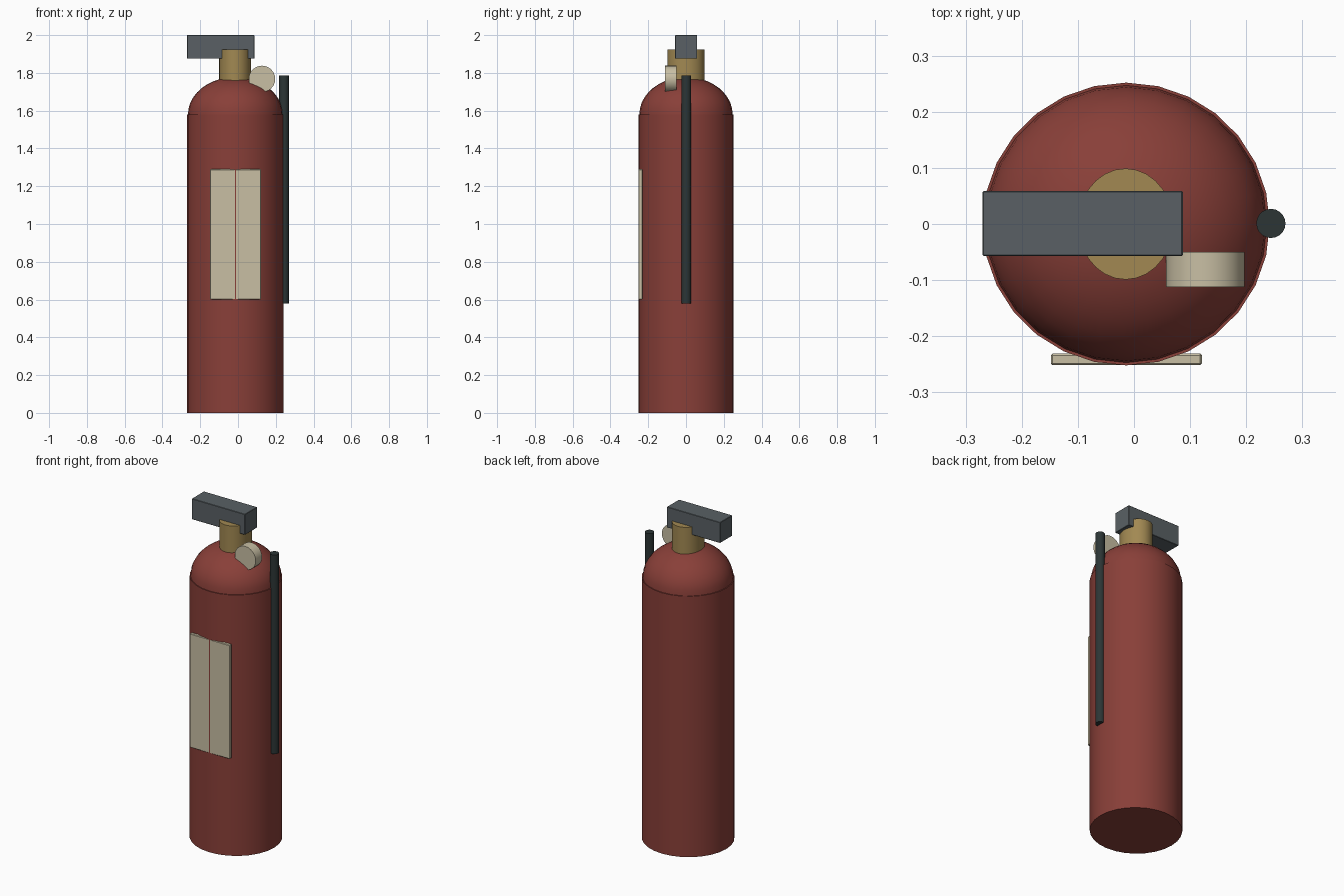
import bpy
import bmesh
import math

cube = bpy.data.objects.get("Cube")
if cube:
    bpy.data.objects.remove(cube, do_unlink=True)


def material(name, colour):
    mat = bpy.data.materials.new(name)
    mat.use_nodes = True
    mat.diffuse_color = (*colour, 1)
    mat.node_tree.nodes["Principled BSDF"].inputs["Base Color"].default_value = (*colour, 1)
    return mat


red = material("red paint", (0.25, 0.05, 0.04))
brass = material("brass", (0.36, 0.25, 0.085))
grey = material("dark grey metal", (0.1, 0.118, 0.128))
black = material("black rubber", (0.025, 0.036, 0.036))
cream = material("cream", (0.58, 0.52, 0.37))

AXIS_X = -0.014  # centre line of the tank


def finish(name, mat, bevel=0.0, smooth=True):
    obj = bpy.context.object
    obj.name = obj.data.name = name
    obj.data.materials.append(mat)
    bpy.ops.object.transform_apply(location=False, rotation=True, scale=True)
    if smooth:
        bpy.ops.object.shade_smooth_by_angle(angle=math.radians(35))
    if bevel:
        mod = obj.modifiers.new("edge bevel", "BEVEL")
        mod.width = bevel
        mod.segments = 1
    return obj


def cylinder(name, mat, x, y, rx, ry, bottom, top, sides, bevel=0.0):
    bpy.ops.mesh.primitive_cylinder_add(vertices=sides, radius=1, depth=1,
                                        location=(x, y, (bottom + top) / 2))
    bpy.context.object.scale = (rx, ry, top - bottom)
    return finish(name, mat, bevel)


def box(name, mat, low, high, bevel):
    centre = [(a + b) / 2 for a, b in zip(low, high)]
    bpy.ops.mesh.primitive_cube_add(size=1, location=centre)
    bpy.context.object.scale = [b - a for a, b in zip(low, high)]
    return finish(name, mat, bevel, smooth=False)


# Tank body
cylinder("tank", red, AXIS_X, 0, 0.256, 0.252, 0, 1.58, 28)

# Domed shoulder: upper half of a flattened sphere
bpy.ops.mesh.primitive_uv_sphere_add(segments=28, ring_count=20, radius=1,
                                     location=(AXIS_X, 0, 1.58))
bpy.context.object.scale = (0.251, 0.247, 0.198)
dome = finish("shoulder_dome", red)
bm = bmesh.new()
bm.from_mesh(dome.data)
bmesh.ops.delete(bm, geom=[v for v in bm.verts if v.co.z < -0.001], context="VERTS")
bm.to_mesh(dome.data)
bm.free()

# Valve neck and handle
cylinder("valve_neck", brass, AXIS_X - 0.001, 0, 0.085, 0.099, 1.7, 1.924, 28)
box("handle", grey, (-0.27, -0.057, 1.875), (0.087, 0.059, 2.0), 0.002)

# Pressure gauge facing the front
bpy.ops.mesh.primitive_cylinder_add(vertices=24, radius=0.07, depth=0.062,
                                    location=(0.127, -0.081, 1.768),
                                    rotation=(math.radians(90), 0, 0))
finish("pressure_gauge", cream)

# Hose down the left side
cylinder("hose", black, 0.244, 0.001, 0.026, 0.026, 0.58, 1.785, 20)

# Label plate on the front
box("label_plate", cream, (-0.148, -0.2517, 0.6), (0.121, -0.231, 1.29), 0.003)
